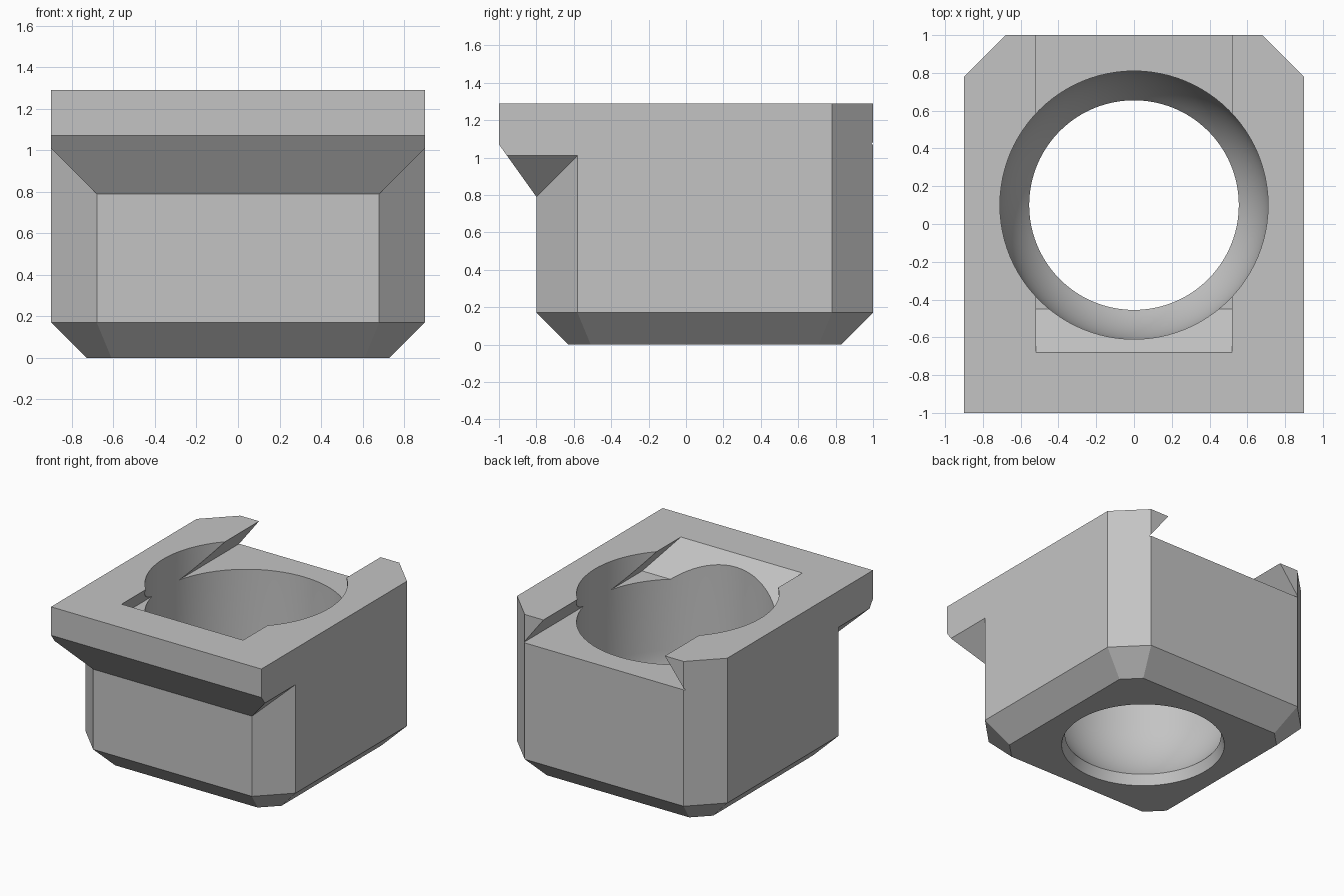
import bpy, bmesh, math

cube = bpy.data.objects.get("Cube")
if cube:
    bpy.data.objects.remove(cube, do_unlink=True)

# Single plain grey material
grey = bpy.data.materials.new("plain_grey")
grey.use_nodes = True
colour = (0.55, 0.55, 0.55, 1)
grey.diffuse_color = colour
grey.node_tree.nodes["Principled BSDF"].inputs["Base Color"].default_value = colour


def finish(name, bm):
    bmesh.ops.recalc_face_normals(bm, faces=bm.faces)
    mesh = bpy.data.meshes.new(name)
    bm.to_mesh(mesh)
    bm.free()
    mesh.materials.append(grey)
    obj = bpy.data.objects.new(name, mesh)
    bpy.context.collection.objects.link(obj)
    return obj


def mirrored_hull(name, points):
    """Convex solid from points mirrored across x."""
    bm = bmesh.new()
    for x, y, z in points:
        for side in (1, -1):
            bm.verts.new((side * x, y, z))
    bmesh.ops.convex_hull(bm, input=bm.verts)
    bmesh.ops.dissolve_limit(bm, angle_limit=0.01, verts=bm.verts, edges=bm.edges)
    return finish(name, bm)


def lathe(name, profile, centre_y, steps=96):
    """Closed solid of revolution about a vertical axis."""
    bm = bmesh.new()
    rings = []
    for r, z in profile:
        rings.append([bm.verts.new((r * math.cos(t), centre_y + r * math.sin(t), z))
                      for t in (math.tau * i / steps for i in range(steps))])
    for low, high in zip(rings, rings[1:]):
        for i in range(steps):
            j = (i + 1) % steps
            bm.faces.new((low[i], low[j], high[j], high[i]))
    bm.faces.new(rings[0])
    bm.faces.new(rings[-1])
    return finish(name, bm)


def combine(target, tool, operation):
    mod = target.modifiers.new(operation.lower(), 'BOOLEAN')
    mod.operation = operation
    mod.solver = 'EXACT'
    mod.object = tool
    bpy.context.view_layer.objects.active = target
    bpy.ops.object.modifier_apply(modifier=mod.name)
    bpy.data.objects.remove(tool, do_unlink=True)


# Main block: chamfered corners and a bevelled base
half, front, back, top = 0.9, -0.8, 1.0, 1.29
chamfer, bevel, floor = 0.22, 0.17, 1.07


def half_octagon(inset, z):
    c = chamfer - inset * (2 - math.sqrt(2))
    w, f, b = half - inset, front + inset, back - inset
    return [(w - c, f, z), (w, f + c, z), (w, b - c, z), (w - c, b, z)]


block = mirrored_hull("socket_block", half_octagon(bevel, 0)
                      + half_octagon(0, bevel) + half_octagon(0, top))

# Front lip with sloped underside and angled corner supports
lip = mirrored_hull("front_lip", [
    (half, -1, top), (half, -1, floor), (half, -0.957, 1.01),
    (half - chamfer, front, 0.79), (half, front + chamfer, 1.01),
    (half, front + chamfer, top)])
combine(block, lip, 'UNION')

# Undercut slot, open at the back, with a ramp at its front end
slot = mirrored_hull("slot_cutter", [
    (0.435, -0.795, 1.4), (0.435, 1.2, 1.4),
    (0.69, -0.45, floor), (0.69, 1.2, floor)])
combine(block, slot, 'DIFFERENCE')

# Round bore with a bowl-shaped lower end and a flared bottom opening
bore_r, hole_r, rim_z = 0.71, 0.555, 0.08
drop = math.sqrt(bore_r ** 2 - hole_r ** 2)
sweep = math.asin(drop / bore_r)
bowl = [(bore_r * math.cos(a), rim_z + drop - bore_r * math.sin(a))
        for a in (sweep * (1 - i / 12) for i in range(13))]
bore = lathe("bore_cutter", [(0.611, -0.1)] + bowl + [(bore_r, 1.5)], 0.1)
combine(block, bore, 'DIFFERENCE')

# Smooth bore, crisp edges elsewhere
bpy.ops.object.select_all(action='DESELECT')
block.select_set(True)
bpy.context.view_layer.objects.active = block
bpy.ops.object.shade_smooth_by_angle(angle=math.radians(15))
